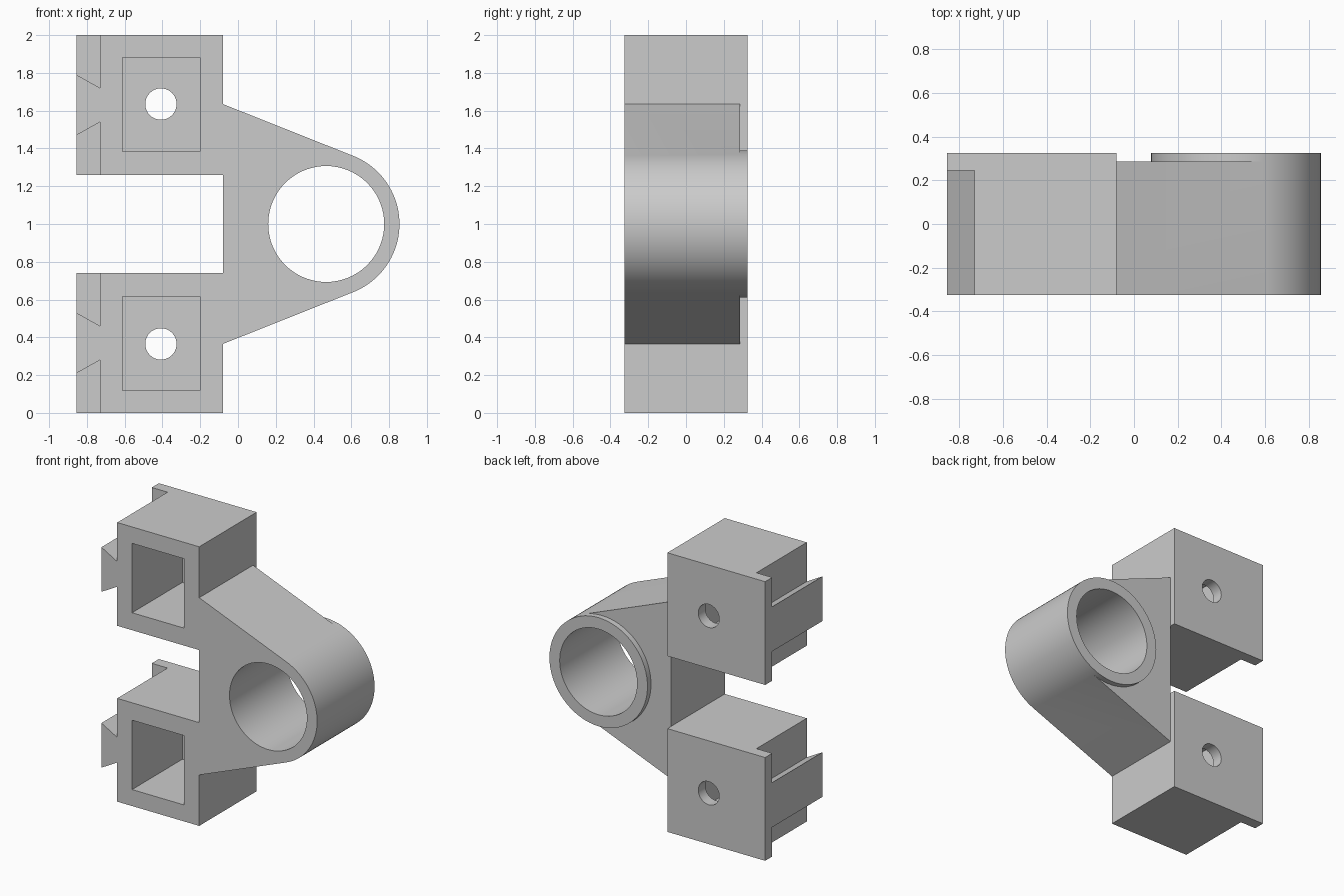
import bpy
import bmesh
from math import sin, cos, radians

cube = bpy.data.objects.get("Cube")
if cube:
    bpy.data.objects.remove(cube, do_unlink=True)

grey = bpy.data.materials.new("plain_grey")
grey.use_nodes = True
grey.diffuse_color = (0.6, 0.6, 0.6, 1)
grey.node_tree.nodes["Principled BSDF"].inputs["Base Color"].default_value = (0.6, 0.6, 0.6, 1)

FRONT, BACK = -0.325, 0.325
WALL = 0.245           # inner side of the rear wall
LEFT, ROOT, RIGHT = -0.855, -0.73, -0.08
BORE = (0.467, 1.0)


def prism(name, outline, y0, y1):
    """Extrude an (x, z) outline along y."""
    bm = bmesh.new()
    a = [bm.verts.new((x, y0, z)) for x, z in outline]
    b = [bm.verts.new((x, y1, z)) for x, z in outline]
    bm.faces.new(a)
    bm.faces.new(b[::-1])
    for i in range(len(a)):
        bm.faces.new((a[i - 1], a[i], b[i], b[i - 1]))
    bmesh.ops.recalc_face_normals(bm, faces=bm.faces)
    mesh = bpy.data.meshes.new(name)
    bm.to_mesh(mesh)
    bm.free()
    mesh.materials.append(grey)
    obj = bpy.data.objects.new(name, mesh)
    bpy.context.collection.objects.link(obj)
    return obj


def arc(centre, r, start, end, steps):
    angles = [radians(start + (end - start) * i / steps) for i in range(steps + 1)]
    return [(centre[0] + r * cos(t), centre[1] + r * sin(t)) for t in angles]


def circle(centre, r, steps=72):
    return arc(centre, r, 0, 360, steps)[:-1]


def rect(x0, x1, z0, z1):
    return [(x0, z0), (x1, z0), (x1, z1), (x0, z1)]


def cut(target, cutter):
    """Subtract the cutter from the target, then discard it."""
    cutter.hide_render = True
    mod = target.modifiers.new("cut", 'BOOLEAN')
    mod.operation = 'DIFFERENCE'
    mod.solver = 'EXACT'
    mod.object = cutter
    bpy.context.view_layer.objects.active = target
    bpy.ops.object.modifier_apply(modifier=mod.name)
    bpy.data.objects.remove(cutter, do_unlink=True)


def flip(points, centre):
    return [(x, 2 * centre - z) for x, z in points]


# Whole bracket: two clamp blocks joined by a tapered arm with a round end
upper = [(RIGHT, 1.635), (RIGHT, 2), (LEFT, 2), (LEFT, 1.26), (RIGHT, 1.26)]
outline = upper + flip(upper, 1)[::-1] + arc(BORE, 0.388, -68.7, 68.7, 40)
bracket = prism("bracket", outline, FRONT, BACK)

# Recess behind the arm, leaving a raised collar round the bore
step = prism("arm_step_cutter", rect(RIGHT, 1, 0.3, 1.7), 0.285, 0.5)
cut(step, prism("collar_keep", circle(BORE, 0.389), 0.2, 0.6))
cut(bracket, step)

# Bearing bore
cut(bracket, prism("bore_cutter", circle(BORE, 0.307), -0.5, 0.5))

# Side notches that form the dovetails, front pockets and screw holes
notch = [(-1, 2.1), (ROOT, 2.1), (ROOT, 1.72), (-1, 1.871)]
pocket = rect(-0.612, -0.2, 1.385, 1.882)
screw = circle((-0.408, 1.635), 0.083, 40)
for upper_block in (True, False):
    def place(points):
        return points if upper_block else flip(points, 1)
    cut(bracket, prism("notch_cutter", place(notch), -0.5, WALL))
    cut(bracket, prism("notch_cutter", place(flip(notch, 1.63)), -0.5, WALL))
    cut(bracket, prism("pocket_cutter", place(pocket), -0.5, WALL))
    cut(bracket, prism("screw_cutter", place(screw), 0.1, 0.5))

# Smooth the round surfaces, keep the machined edges sharp
bpy.ops.object.select_all(action='DESELECT')
bracket.select_set(True)
bpy.context.view_layer.objects.active = bracket
bpy.ops.object.shade_smooth_by_angle(angle=radians(25))
